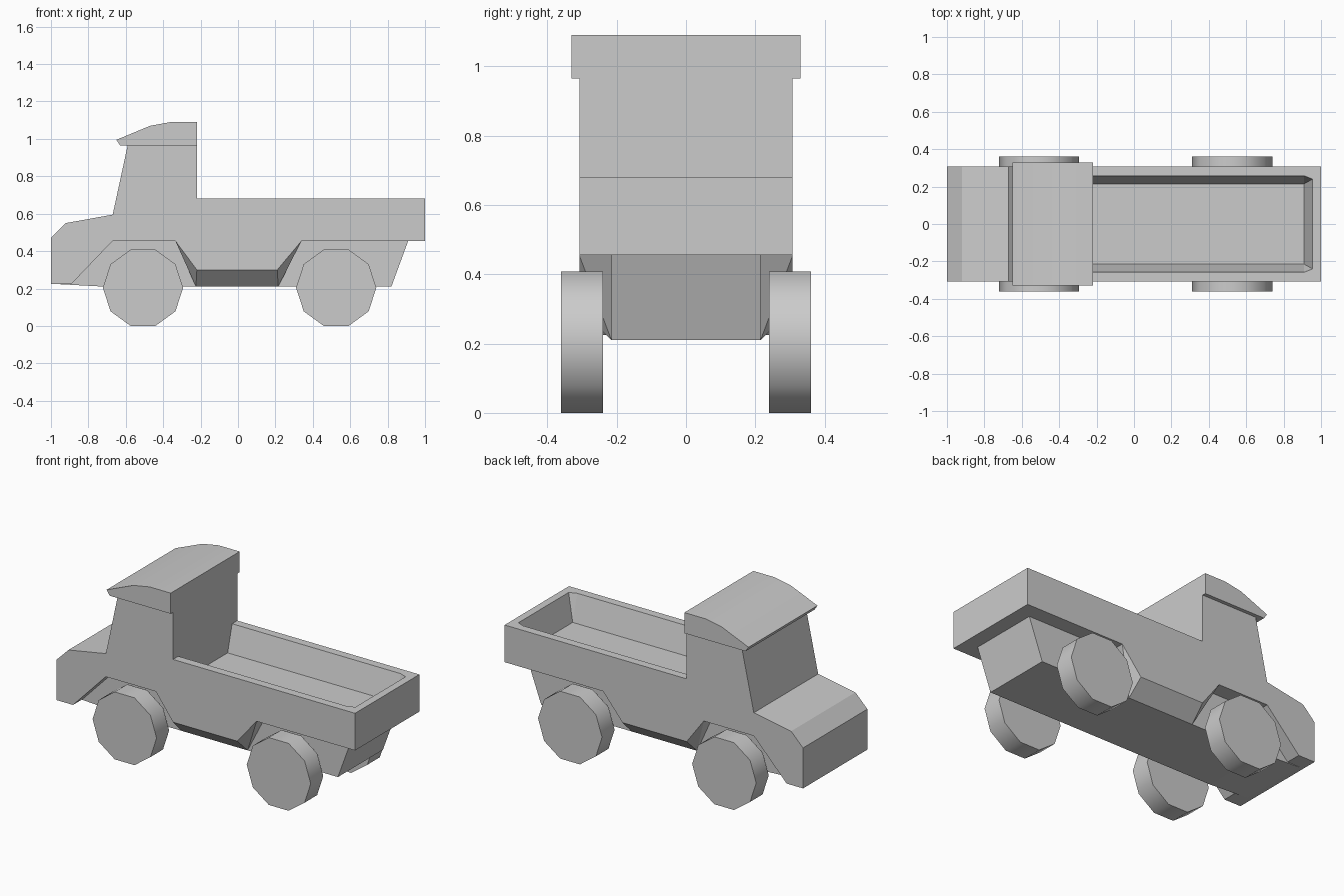
import bpy, bmesh, math

cube = bpy.data.objects.get("Cube")
if cube:
    bpy.data.objects.remove(cube, do_unlink=True)

grey = bpy.data.materials.new("plain grey")
grey.use_nodes = True
grey.diffuse_color = (0.6, 0.6, 0.6, 1)
grey.node_tree.nodes["Principled BSDF"].inputs["Base Color"].default_value = grey.diffuse_color


def finish(name, bm):
    bmesh.ops.recalc_face_normals(bm, faces=bm.faces)
    mesh = bpy.data.meshes.new(name)
    bm.to_mesh(mesh)
    bm.free()
    mesh.materials.append(grey)
    obj = bpy.data.objects.new(name, mesh)
    bpy.context.collection.objects.link(obj)
    return obj


def prism(name, profile, y0, y1):
    """Extrude an (x, z) outline from y0 to y1."""
    bm = bmesh.new()
    face = bm.faces.new([bm.verts.new((x, y0, z)) for x, z in profile])
    ext = bmesh.ops.extrude_face_region(bm, geom=[face])["geom"]
    moved = [v for v in ext if isinstance(v, bmesh.types.BMVert)]
    bmesh.ops.translate(bm, verts=moved, vec=(0, y1 - y0, 0))
    return finish(name, bm)


def hull(name, half_points):
    """Convex solid from points mirrored in y."""
    bm = bmesh.new()
    for x, y, z in half_points:
        bm.verts.new((x, y, z))
        bm.verts.new((x, -y, z))
    out = bmesh.ops.convex_hull(bm, input=bm.verts)
    bmesh.ops.dissolve_limit(bm, angle_limit=0.01, verts=bm.verts, edges=bm.edges)
    return finish(name, bm)


def combine(target, tool, operation):
    mod = target.modifiers.new(operation, 'BOOLEAN')
    mod.object, mod.operation, mod.solver = tool, operation, 'EXACT'
    bpy.context.view_layer.objects.active = target
    bpy.ops.object.modifier_apply(modifier=mod.name)
    bpy.data.objects.remove(tool, do_unlink=True)


def smooth(obj, degrees):
    bpy.ops.object.select_all(action='DESELECT')
    obj.select_set(True)
    bpy.context.view_layer.objects.active = obj
    bpy.ops.object.shade_smooth_by_angle(angle=math.radians(degrees))


SIDE, INNER, SILL = 0.308, 0.215, 0.455

# Bonnet, cab and load bed in one outline
body = prism("body", [
    (-1, 0.225), (-1, 0.47), (-0.92, 0.55), (-0.67, 0.595), (-0.59, 0.965),
    (-0.22, 0.965), (-0.22, 0.68), (1, 0.68), (1, SILL), (-0.67, SILL),
    (-0.89, 0.225)], -SIDE, SIDE)

# Narrow chassis between the wheels
chassis = prism("chassis", [
    (-0.97, 0.224), (-0.71, 0.21), (0.82, 0.21), (0.91, SILL), (0.91, 0.48),
    (-0.97, 0.48)], -INNER, INNER)

# Side skirts that slope in under the body between the wheel wells
skirt = hull("skirt", [
    (-0.335, SIDE, SILL), (-0.22, SIDE, 0.30), (0.21, SIDE, 0.30), (0.34, SIDE, SILL),
    (-0.335, INNER, SILL), (-0.225, INNER, 0.21), (0.215, INNER, 0.21), (0.34, INNER, SILL)])
combine(body, chassis, 'UNION')
combine(body, skirt, 'UNION')

# Tapered recess of the load bed
bed = hull("bed_recess", [
    (-0.22, INNER, 0.52), (0.91, INNER, 0.52),
    (-0.22, 0.258, 0.681), (0.91, 0.258, 0.681), (0.955, 0.24, 0.681)])
combine(body, bed, 'DIFFERENCE')

# Overhanging curved roof
roof = prism("roof", [
    (-0.65, 0.995), (-0.63, 0.965), (-0.22, 0.965), (-0.22, 1.09), (-0.36, 1.09),
    (-0.47, 1.07)], -0.33, 0.33)
smooth(roof, 30)

# Ten-sided wheels with a flat resting on the ground
for end, x in (("front", -0.508), ("rear", 0.525)):
    for side, y in (("left", 0.24), ("right", -0.36)):
        radius = 0.2145
        rim = [math.tau * i / 10 for i in range(10)]
        lift = radius * math.cos(math.pi / 10)
        wheel = prism(f"{end}_{side}_wheel", [
            (x + radius * math.cos(a), lift + radius * math.sin(a)) for a in rim],
            y, y + 0.12)
        smooth(wheel, 40)
